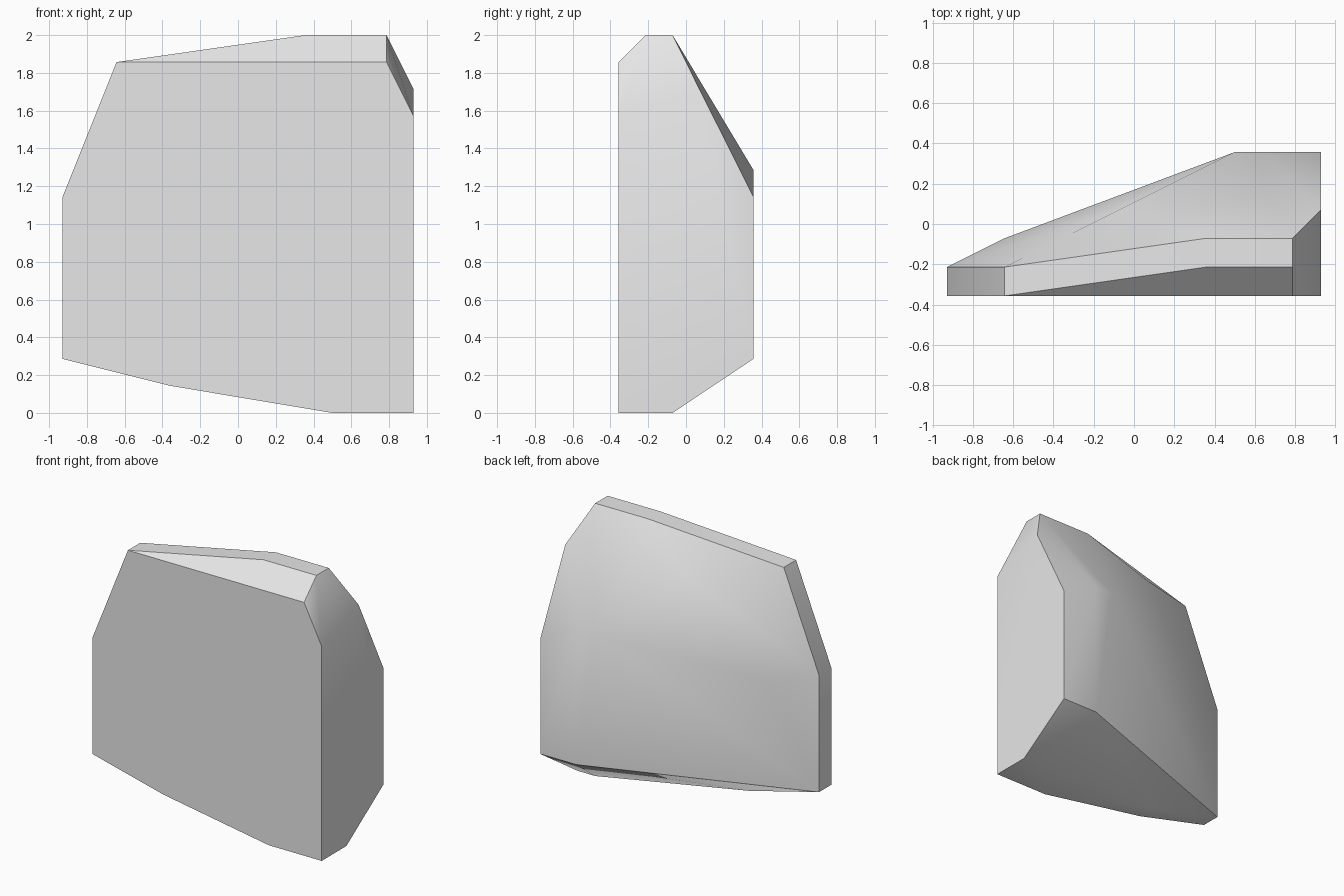
import bpy, bmesh, math

cube = bpy.data.objects.get("Cube")
if cube:
    bpy.data.objects.remove(cube, do_unlink=True)

# Depth layers from front to back
FRONT, LEDGE, CREST, MID, BACK = -0.357, -0.214, -0.071, 0.071, 0.357
SIDE = 0.929

# Rock corners as (x, z), grouped by depth layer
layers = {
    FRONT: [(-SIDE, 0.286), (-SIDE, 1.143), (-0.643, 1.857), (0.786, 1.857),
            (SIDE, 1.571), (SIDE, 0), (0.5, 0), (-0.357, 0.143)],
    LEDGE: [(-SIDE, 0.286), (-SIDE, 1.143), (-0.643, 1.857), (0.357, 2),
            (0.786, 2), (-0.357, 0.143)],
    CREST: [(0.357, 2), (0.786, 2), (-0.643, 1.07), (0.786, 0), (SIDE, 0)],
    MID: [(-0.071, 1.714), (SIDE, 1.714)],
    BACK: [(0.5, 1.286), (0.643, 1.286), (SIDE, 1.143), (SIDE, 0.286), (0.643, 0.286)],
}

# Skin the corners with a convex hull
bm = bmesh.new()
for y, corners in layers.items():
    for x, z in corners:
        bm.verts.new((x, y, z))
hull = bmesh.ops.convex_hull(bm, input=bm.verts[:])
loose = [v for v in bm.verts if not v.link_faces]
bmesh.ops.delete(bm, geom=loose, context='VERTS')
bmesh.ops.dissolve_limit(bm, angle_limit=math.radians(0.5),
                         verts=bm.verts[:], edges=bm.edges[:])
bmesh.ops.recalc_face_normals(bm, faces=bm.faces[:])

mesh = bpy.data.meshes.new("rock")
bm.to_mesh(mesh)
bm.free()
rock = bpy.data.objects.new("rock", mesh)
bpy.context.collection.objects.link(rock)

# Plain grey stone
stone = bpy.data.materials.new("grey stone")
stone.use_nodes = True
grey = (0.8, 0.8, 0.8, 1)
stone.diffuse_color = grey
stone.node_tree.nodes["Principled BSDF"].inputs["Base Color"].default_value = grey
mesh.materials.append(stone)

# Soft shallow facets, crisp outer edges
for other in bpy.context.selected_objects:
    other.select_set(False)
rock.select_set(True)
bpy.context.view_layer.objects.active = rock
bpy.ops.object.shade_smooth_by_angle(angle=math.radians(38))
